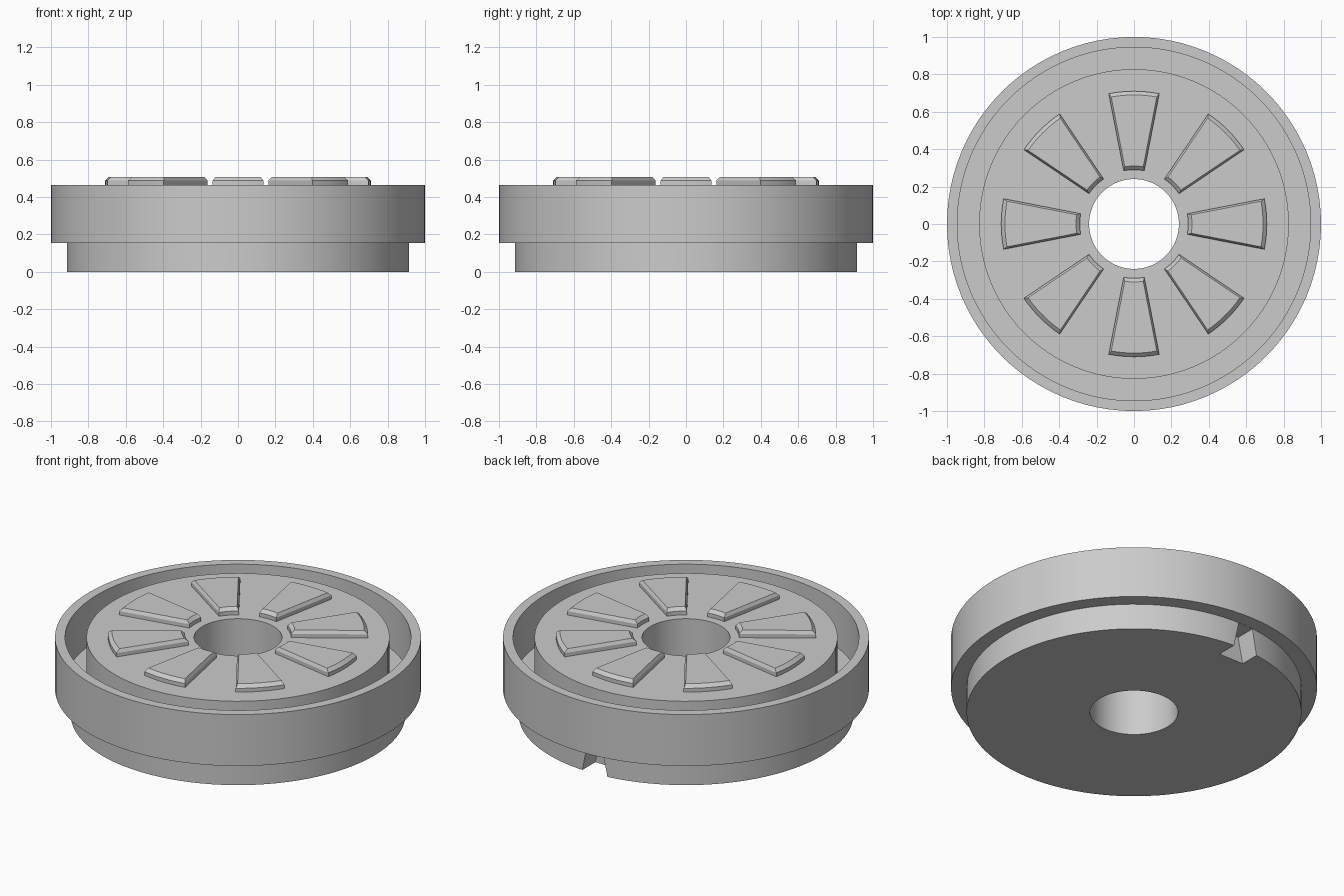
import bpy, bmesh, math
from math import sin, cos, pi, radians

cube = bpy.data.objects.get("Cube")
if cube:
    bpy.data.objects.remove(cube, do_unlink=True)

grey = bpy.data.materials.new("plain grey")
grey.use_nodes = True
grey.diffuse_color = (0.6, 0.6, 0.6, 1)
grey.node_tree.nodes["Principled BSDF"].inputs["Base Color"].default_value = (0.6, 0.6, 0.6, 1)


def finish(bm, name):
    """Turn a bmesh into a named object in the scene."""
    bmesh.ops.recalc_face_normals(bm, faces=bm.faces)
    mesh = bpy.data.meshes.new(name)
    bm.to_mesh(mesh)
    bm.free()
    mesh.materials.append(grey)
    obj = bpy.data.objects.new(name, mesh)
    bpy.context.collection.objects.link(obj)
    return obj


def loft(bm, rings, closed):
    """Join rings of points with quads; cap the ends or close the loop."""
    loops = [[bm.verts.new(p) for p in ring] for ring in rings]
    pairs = list(zip(loops, loops[1:]))
    if closed:
        pairs.append((loops[-1], loops[0]))
    else:
        bm.faces.new(loops[0])
        bm.faces.new(loops[-1])
    n = len(loops[0])
    for a, b in pairs:
        for i in range(n):
            j = (i + 1) % n
            bm.faces.new((a[i], a[j], b[j], b[i]))


def smooth(obj):
    bpy.ops.object.select_all(action='DESELECT')
    obj.select_set(True)
    bpy.context.view_layer.objects.active = obj
    bpy.ops.object.shade_smooth_by_angle(angle=radians(25))


# Main body: stepped disc with a bore and a deep annular channel
TOP, STEP, FLOOR = 0.465, 0.155, 0.19
profile = [(0.24, 0), (0.915, 0), (0.915, STEP), (1, STEP), (1, TOP),
           (0.945, TOP), (0.945, FLOOR), (0.828, FLOOR), (0.828, TOP), (0.24, TOP)]
SIDES = 96
bm = bmesh.new()
loft(bm, [[(r * cos(2 * pi * i / SIDES), r * sin(2 * pi * i / SIDES), z)
           for i in range(SIDES)] for r, z in profile], closed=True)
body = finish(bm, "body")

# Tapered locating notch in the back of the lower step
bm = bmesh.new()
loft(bm, [[(-0.03 + sx * half, y, z) for sx, y in
           ((-1, 0.79), (1, 0.79), (1, 1.1), (-1, 1.1))]
          for half, z in ((0.09, -0.04), (0.05, STEP - 0.001))], closed=False)
cutter = finish(bm, "notch_cutter")
cutter.hide_render = True
cut = body.modifiers.new("notch", 'BOOLEAN')
cut.operation = 'DIFFERENCE'
cut.solver = 'EXACT'
cut.object = cutter
bpy.context.view_layer.objects.active = body
bpy.ops.object.modifier_apply(modifier=cut.name)
bpy.data.objects.remove(cutter, do_unlink=True)
smooth(body)


# Eight raised wedge pads with chamfered tops
def wedge_ring(angle, z, inset, side_inset):
    pts = []
    for r, order in ((0.29 + inset, 1), (0.71 - inset, -1)):
        half = radians(11) - side_inset / r
        for k in range(-4, 5):
            a = angle + order * half * k / 4
            pts.append((r * cos(a), r * sin(a), z))
    return pts


for n in range(8):
    angle = n * pi / 4
    bm = bmesh.new()
    loft(bm, [wedge_ring(angle, TOP - 0.01, 0, 0),
              wedge_ring(angle, 0.488, 0, 0),
              wedge_ring(angle, 0.507, 0.02, 0.01)], closed=False)
    smooth(finish(bm, f"wedge_pad_{n + 1}"))
